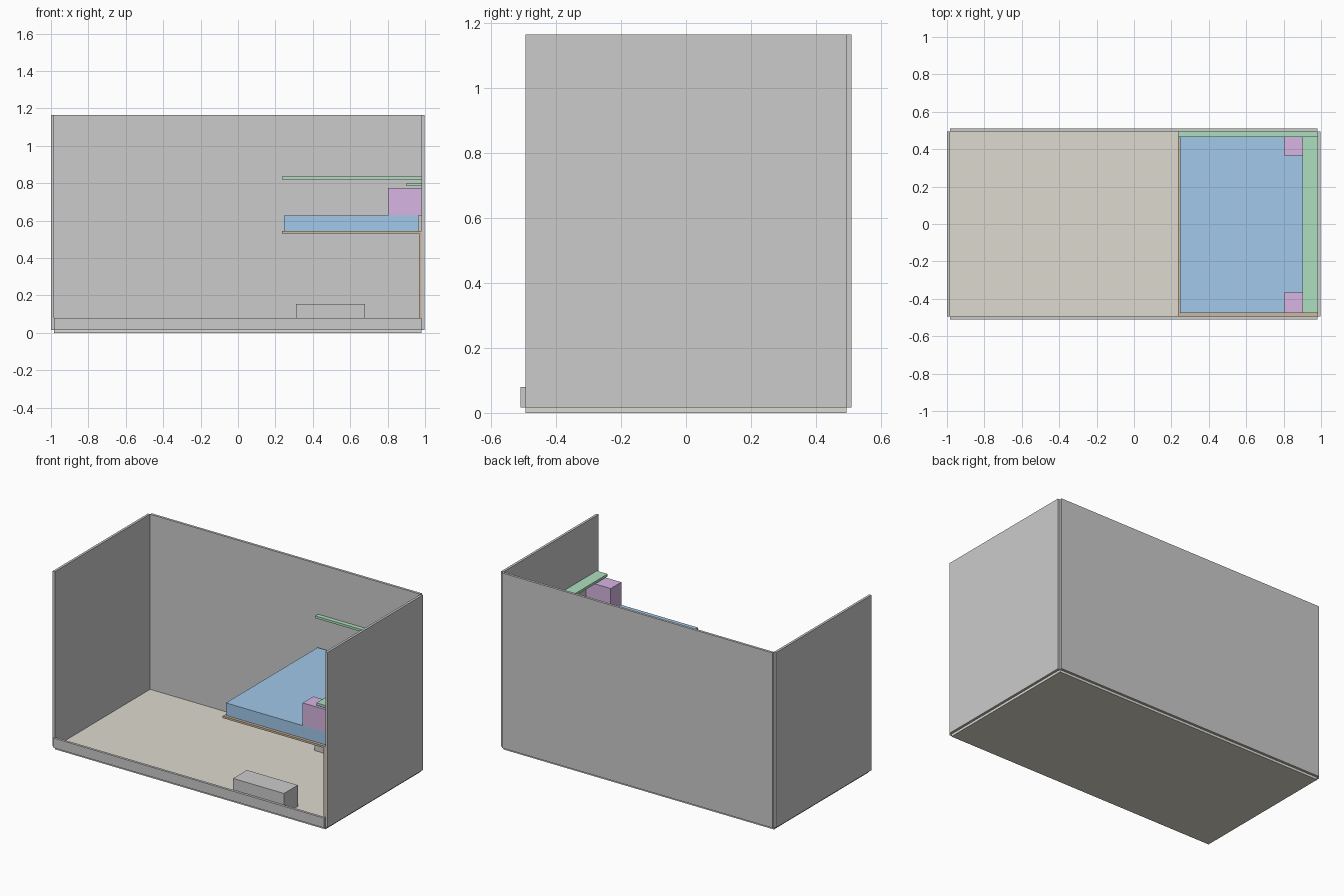
import bpy

if "Cube" in bpy.data.objects:
    bpy.data.objects.remove(bpy.data.objects["Cube"])

T = 0.016            # panel thickness
X0, X1 = -0.984, 0.98  # inner length
W = 0.494            # inner half width
TOP = 1.165


def material(name, rgb):
    m = bpy.data.materials.new(name)
    m.diffuse_color = (*rgb, 1)
    m.use_nodes = True
    m.node_tree.nodes["Principled BSDF"].inputs["Base Color"].default_value = m.diffuse_color
    return m


tan = material("tan_floor", (0.73, 0.70, 0.62))
wood = material("wood", (0.62, 0.48, 0.34))
blue = material("blue_fabric", (0.36, 0.58, 0.82))
green = material("green_shelf", (0.42, 0.74, 0.52))
purple = material("purple_locker", (0.68, 0.46, 0.76))


def box(name, x, y, z, mat=None):
    """Axis-aligned box from (min, max) ranges."""
    bpy.ops.mesh.primitive_cube_add(size=1, location=[(a + b) / 2 for a, b in (x, y, z)])
    o = bpy.context.object
    o.name = name
    o.scale = [b - a for a, b in (x, y, z)]
    bpy.ops.object.transform_apply(location=False, rotation=False, scale=True)
    if mat:
        o.data.materials.append(mat)
    return o


# shell: floor, end walls, tall back wall and low front lip
box("floor", (X0, X1), (-W, W), (0, T), tan)
box("left_wall", (X0 - T, X0), (-W, W), (T, TOP))
box("right_wall", (X1, X1 + T), (-W, W), (T, TOP))
box("back_wall", (X0, X1), (W, W + T), (T, TOP))
box("front_lip", (X0, X1), (-W - T, -W), (T, 0.08))

# bed: platform, mattress and supporting end panel
box("bed_platform", (0.235, X1), (-W, W), (0.531, 0.544), wood)
box("mattress", (0.245, 0.966), (-0.475, 0.475), (0.544, 0.626), blue)
box("end_panel", (0.968, X1), (-W, W), (T, 0.531), wood)

# shelves along the back wall and the end wall
box("back_shelf", (0.235, X1), (0.465, W), (0.82, 0.835), green)
box("end_shelf", (0.902, X1), (-0.475, 0.475), (0.786, 0.802), green)

# mirrored pairs: wheel arches on the floor, lockers on the bed
for side, s in (("front", -1), ("back", 1)):
    box(side + "_wheel_arch", (0.31, 0.68), sorted((s * 0.35, s * W)), (T, 0.155))
    box(side + "_locker", (0.802, X1), sorted((s * 0.365, s * 0.475)), (0.626, 0.775), purple)
